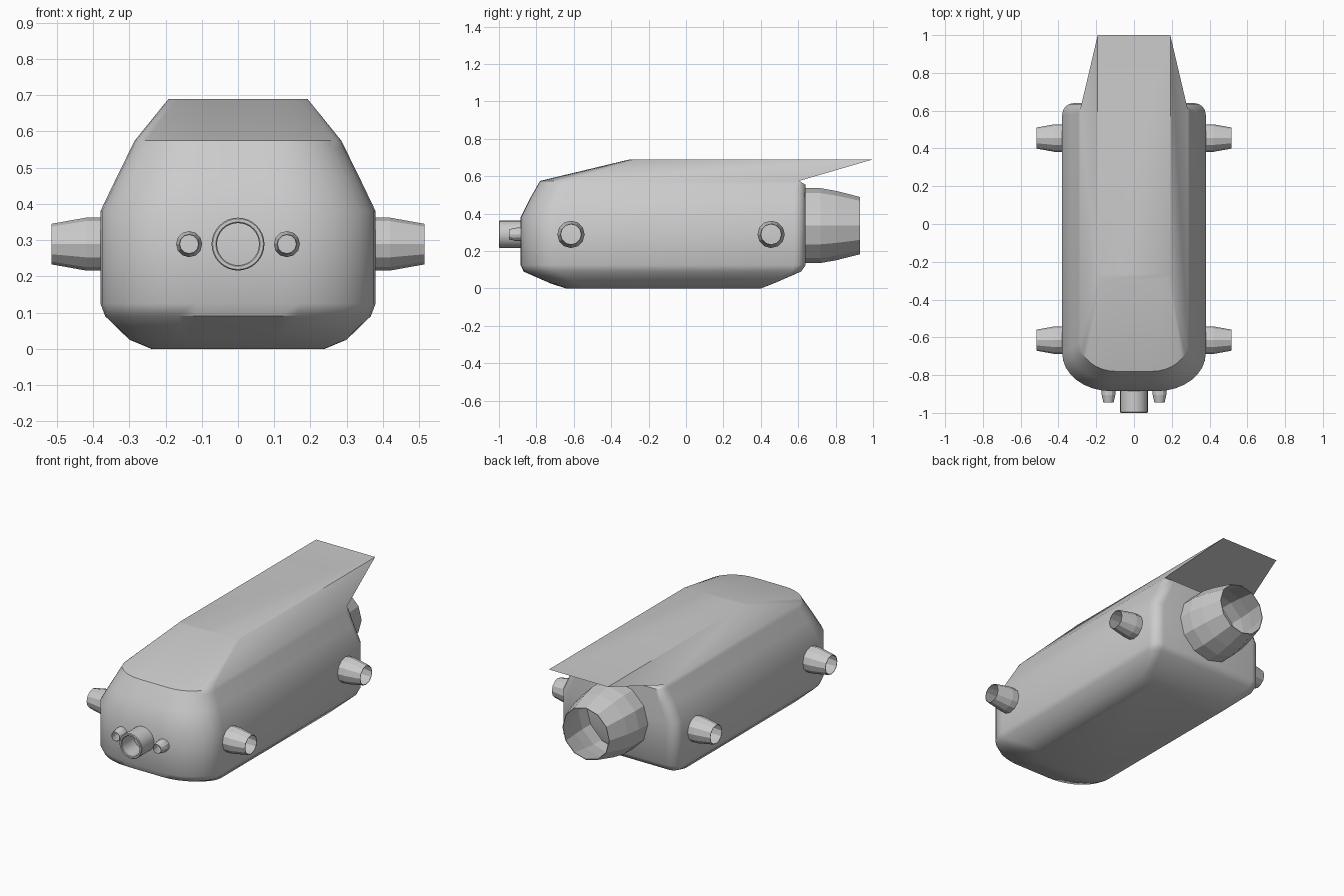
import bpy, bmesh
from math import sin, cos, pi
from mathutils import Vector

if "Cube" in bpy.data.objects:
    bpy.data.objects.remove(bpy.data.objects["Cube"])


def finish(bm, name, smooth_angle=None):
    bmesh.ops.remove_doubles(bm, verts=bm.verts, dist=0.0005)
    bmesh.ops.recalc_face_normals(bm, faces=bm.faces)
    mesh = bpy.data.meshes.new(name)
    bm.to_mesh(mesh)
    bm.free()
    ob = bpy.data.objects.new(name, mesh)
    bpy.context.collection.objects.link(ob)
    if smooth_angle:
        bpy.ops.object.select_all(action='DESELECT')
        ob.select_set(True)
        bpy.context.view_layer.objects.active = ob
        bpy.ops.object.shade_smooth_by_angle(angle=smooth_angle)
    return ob


def bridge(bm, a, b):
    n = len(a)
    for i in range(n):
        bm.faces.new((a[i], a[(i + 1) % n], b[(i + 1) % n], b[i]))


def outline(w, yf, yb, rx, ry, rr):
    """Plan outline: elliptical front corners, round rear corners."""
    half = []
    for i in range(9):
        t = -pi / 2 + pi / 2 * i / 8
        half.append((w - rx + rx * cos(t), yf + ry + ry * sin(t)))
    for i in range(5):
        t = pi / 2 * i / 4
        half.append((w - rr + rr * cos(t), yb - rr + rr * sin(t)))
    return half + [(-x, y) for x, y in reversed(half)]


# Hull: plan outlines stacked in z; the top one runs back into the spoiler
levels = [  # z, half width, front y, back y, front corner rx, ry, rear radius
    (0.000, 0.240, -0.640, 0.400, 0.16, 0.10, 0.03),
    (0.025, 0.300, -0.720, 0.465, 0.20, 0.14, 0.04),
    (0.090, 0.367, -0.868, 0.615, 0.25, 0.19, 0.05),
    (0.125, 0.380, -0.885, 0.640, 0.26, 0.20, 0.06),
    (0.380, 0.380, -0.885, 0.640, 0.26, 0.20, 0.06),
    (0.480, 0.332, -0.835, 0.640, 0.23, 0.18, 0.06),
    (0.555, 0.295, -0.792, 0.638, 0.20, 0.16, 0.05),
    (0.575, 0.285, -0.780, 0.605, 0.19, 0.15, 0.00),
    (0.690, 0.192, -0.300, 1.000, 0.12, 0.04, 0.00),
]
bm = bmesh.new()
rings = [[bm.verts.new((x, y, z)) for x, y in outline(*p)] for z, *p in levels]
for a, b in zip(rings, rings[1:]):
    bridge(bm, a, b)
bm.faces.new(rings[0])
bm.faces.new(rings[-1])
finish(bm, "hull", 0.7)


def nozzle(name, origin, axis, profile, sides, smooth_angle=None):
    """Open tube: (radius, distance) profile spun about an axis."""
    q = Vector(axis).to_track_quat('Z', 'Y')
    bm = bmesh.new()
    loops = []
    for r, d in profile:
        loops.append([bm.verts.new(Vector(origin) + q @ Vector((
            r * cos(2 * pi * i / sides), r * sin(2 * pi * i / sides), d)))
            for i in range(sides)])
    for a, b in zip(loops, loops[1:]):
        bridge(bm, a, b)
    return finish(bm, name, smooth_angle)


# Main engine at the rear
nozzle("main_engine", (0, 0.62, 0.336), (0, 1, 0),
       [(0.2, 0), (0.2, 0.10), (0.185, 0.185), (0.153, 0.31), (0.149, 0.31),
        (0.18, 0.185), (0.195, 0.10), (0.195, 0.03)], 12)

# Side thrusters and front nozzles, mirrored in x
for s, side in ((1, "right"), (-1, "left")):
    for y, end in ((-0.615, "front"), (0.455, "rear")):
        nozzle(f"thruster_{end}_{side}", (s * 0.36, y, 0.289), (s, 0, 0),
               [(0.073, 0), (0.073, 0.06), (0.056, 0.155), (0.053, 0.155),
                (0.069, 0.06), (0.069, 0.01)], 12)
    nozzle(f"small_nozzle_{side}", (s * 0.135, -0.85, 0.289), (0, -1, 0),
           [(0.036, 0), (0.036, 0.055), (0.027, 0.096), (0.025, 0.096),
            (0.034, 0.055), (0.034, 0.01)], 12)

# Front docking tube
nozzle("docking_tube", (0, -0.87, 0.289), (0, -1, 0),
       [(0.073, 0), (0.073, 0.126), (0.07, 0.13), (0.061, 0.13),
        (0.058, 0.126), (0.058, 0.005)], 32, 0.6)
